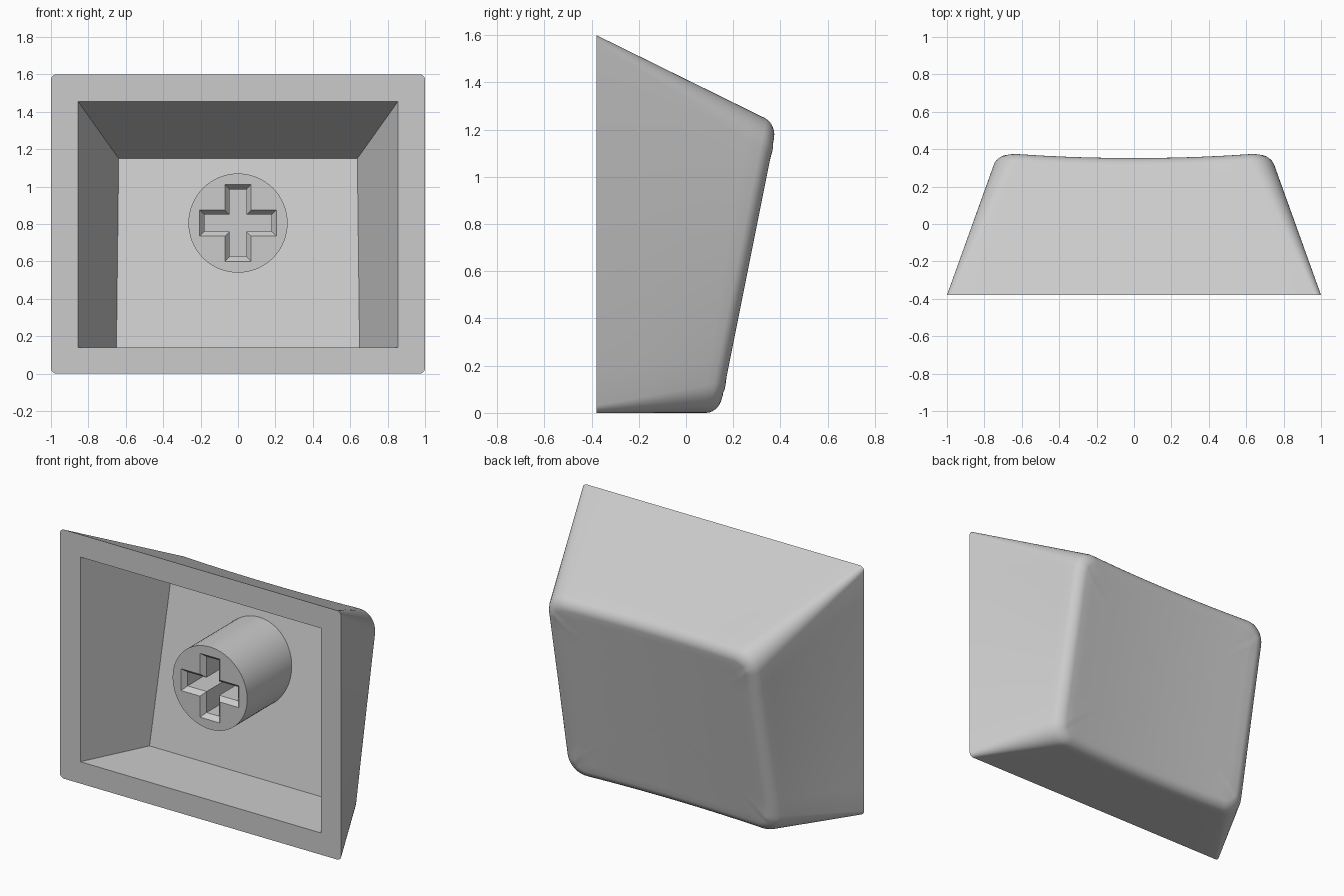
import bpy, bmesh, math
from mathutils import Vector

cube = bpy.data.objects.get("Cube")
if cube:
    bpy.data.objects.remove(cube)

grey = bpy.data.materials.new("plain_grey")
grey.use_nodes = True
grey.diffuse_color = (0.6, 0.6, 0.6, 1)
grey.node_tree.nodes["Principled BSDF"].inputs["Base Color"].default_value = grey.diffuse_color

BASE_Y = -0.38
STEM_Y = -0.285
STEM_Z = 0.805


def dished_top(x, z):
    """Slanted outer face, hollowed across its width."""
    return 0.117 + 0.2 * z + 0.027 * min(abs(x) / 0.7, 1) ** 2


def inner_floor(z):
    return 0.002 + 0.2 * z


def rounded_rect(half, z0, z1, r, steps=8, side=10):
    """Outline in x and z with rounded corners and subdivided sides."""
    corners = []
    for i, (cx, cz) in enumerate(((half - r, z1 - r), (r - half, z1 - r),
                                  (r - half, z0 + r), (half - r, z0 + r))):
        arc = [math.pi / 2 * (i + k / steps) for k in range(steps + 1)]
        corners.append([Vector((cx + r * math.cos(a), 0, cz + r * math.sin(a))) for a in arc])
    pts = []
    for i, arc in enumerate(corners):
        nxt = corners[(i + 1) % 4][0]
        pts += arc + [arc[-1].lerp(nxt, k / side) for k in range(1, side)]
    return pts


def add_ring(bm, pts):
    return [bm.verts.new(p) for p in pts]


def bridge(bm, a, b):
    for i in range(len(a)):
        j = (i + 1) % len(a)
        bm.faces.new((a[i], a[j], b[j], b[i]))


def loop_edges(bm, ring):
    edges = []
    for i, v in enumerate(ring):
        w = ring[(i + 1) % len(ring)]
        edges.append(bm.edges.get((v, w)) or bm.edges.new((v, w)))
    return edges


def fill_between(bm, outer, inner):
    bmesh.ops.triangle_fill(bm, use_beauty=True,
                            edges=loop_edges(bm, outer) + loop_edges(bm, inner))


def finish(bm, name):
    bmesh.ops.recalc_face_normals(bm, faces=bm.faces)
    mesh = bpy.data.meshes.new(name)
    bm.to_mesh(mesh)
    bm.free()
    obj = bpy.data.objects.new(name, mesh)
    bpy.context.collection.objects.link(obj)
    mesh.materials.append(grey)
    bpy.ops.object.select_all(action='DESELECT')
    obj.select_set(True)
    bpy.context.view_layer.objects.active = obj
    bpy.ops.object.shade_smooth_by_angle(angle=math.radians(30))
    return obj


# Cap shell: tapered walls, rounded rim, dished face
bm = bmesh.new()
base = rounded_rect(1.0, 0, 1.6, 0.03)
rim = rounded_rect(0.733, 0, 1.225, 0.13)
for p in base:
    p.y = BASE_Y
for p in rim:
    p.y = dished_top(p.x, p.z)
rings = [add_ring(bm, [a.lerp(b, t) for a, b in zip(base, rim)])
         for t in (0, 0.25, 0.5, 0.7, 0.85, 1)]
base_ring, rim_ring = rings[0], rings[-1]
centre = Vector((0, 0, 0.61))
for s in (0.85, 0.65, 0.45, 0.25):
    pts = [centre.lerp(p, s) for p in rim]
    for p in pts:
        p.y = dished_top(p.x, p.z)
    rings.append(add_ring(bm, pts))
for a, b in zip(rings, rings[1:]):
    bridge(bm, a, b)
hub = bm.verts.new((0, dished_top(0, centre.z), centre.z))
last = rings[-1]
for i, v in enumerate(last):
    bm.faces.new((v, last[(i + 1) % len(last)], hub))

# Hollow inside with a slanted floor
mouth = add_ring(bm, [(x, BASE_Y, z) for x, z in
                      ((0.855, 1.455), (-0.855, 1.455), (-0.855, 0.14), (0.855, 0.14))])
floor = add_ring(bm, [(x, inner_floor(z), z) for x, z in
                      ((0.638, 1.15), (-0.638, 1.15), (-0.65, 0.14), (0.65, 0.14))])
bridge(bm, mouth, floor)
bm.faces.new(floor)
fill_between(bm, base_ring, mouth)
bmesh.ops.bevel(bm, geom=loop_edges(bm, rim_ring), offset=0.055, offset_type='OFFSET',
                segments=6, profile=0.5, affect='EDGES', clamp_overlap=True)
finish(bm, "cap_shell")


# Stem with a chamfered cross-shaped socket
def cross(reach, half, y):
    quarter = ((reach, -half), (reach, half), (half, half))
    pts = []
    for i in range(4):
        c, s = math.cos(i * math.pi / 2), math.sin(i * math.pi / 2)
        pts += [Vector((a * c - b * s, y, STEM_Z + a * s + b * c)) for a, b in quarter]
    return pts


bm = bmesh.new()
circle = [Vector((0.265 * math.cos(a), STEM_Y, STEM_Z + 0.265 * math.sin(a)))
          for a in (2 * math.pi * k / 64 for k in range(64))]
front = add_ring(bm, circle)
back = add_ring(bm, [(p.x, inner_floor(p.z) + 0.02, p.z) for p in circle])
bridge(bm, front, back)
socket = [add_ring(bm, cross(*c)) for c in
          ((0.205, 0.07, STEM_Y), (0.18, 0.045, STEM_Y + 0.03), (0.18, 0.045, 0.08))]
for a, b in zip(socket, socket[1:]):
    bridge(bm, a, b)
bm.faces.new(socket[-1])
fill_between(bm, front, socket[0])
finish(bm, "stem")
